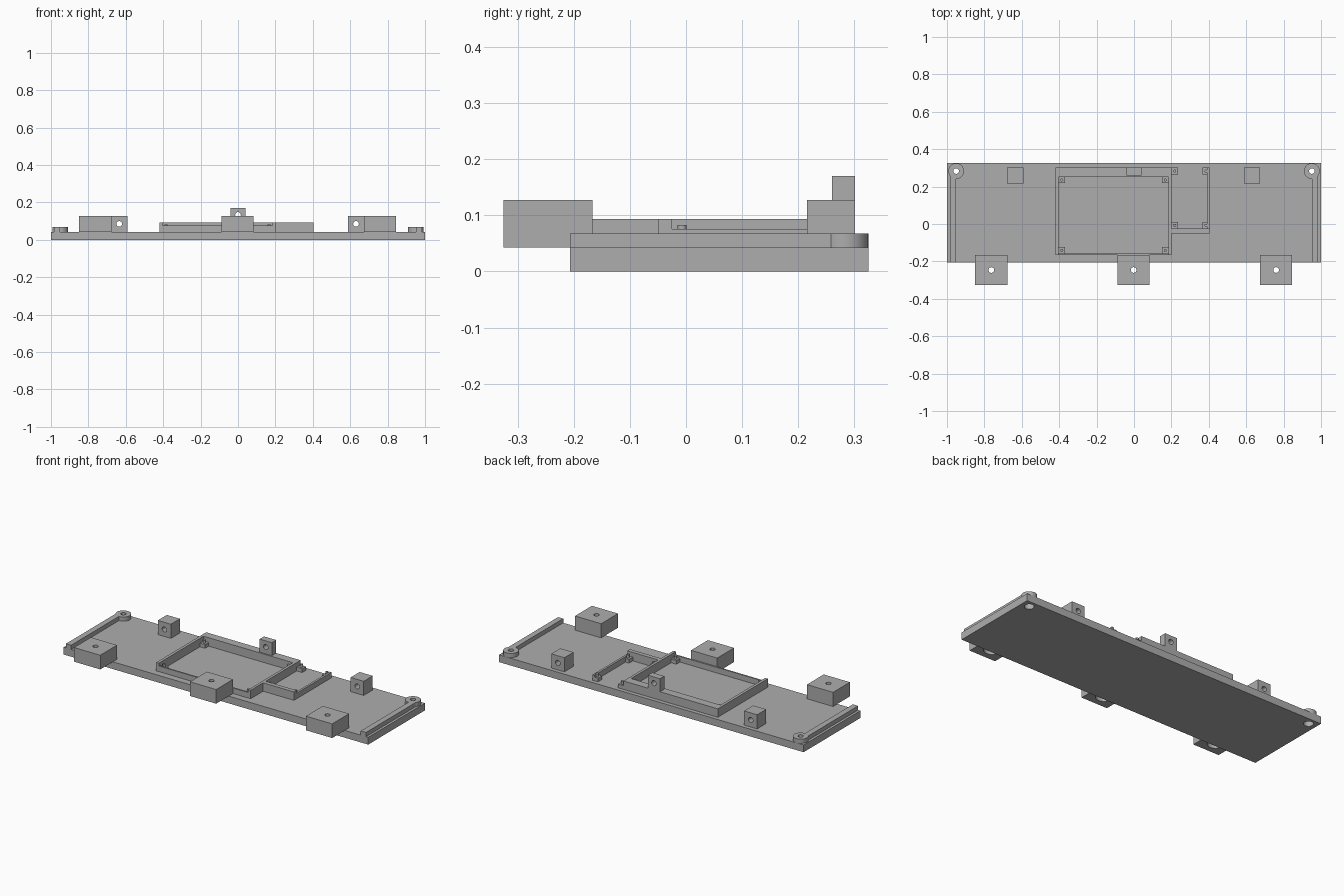
import bpy, math

if "Cube" in bpy.data.objects:
    bpy.data.objects.remove(bpy.data.objects["Cube"])

gray = bpy.data.materials.new("plain gray")
gray.diffuse_color = (0.42, 0.42, 0.42, 1)
gray.use_nodes = True
gray.node_tree.nodes["Principled BSDF"].inputs["Base Color"].default_value = gray.diffuse_color


def box(name, x0, x1, y0, y1, z0, z1):
    bpy.ops.mesh.primitive_cube_add(size=1, location=((x0+x1)/2, (y0+y1)/2, (z0+z1)/2))
    ob = bpy.context.object
    ob.name = name
    ob.scale = (x1-x0, y1-y0, z1-z0)
    bpy.ops.object.transform_apply(location=False, rotation=False, scale=True)
    ob.data.materials.append(gray)
    return ob


def cylinder(name, r, depth, loc, axis="z", sides=32):
    rot = (math.pi/2, 0, 0) if axis == "y" else (0, 0, 0)
    bpy.ops.mesh.primitive_cylinder_add(vertices=sides, radius=r, depth=depth, location=loc, rotation=rot)
    ob = bpy.context.object
    ob.name = name
    ob.data.materials.append(gray)
    return ob


def cut(target, cutter):
    cutter.hide_render = True
    cutter.display_type = "WIRE"
    m = target.modifiers.new("hole", "BOOLEAN")
    m.operation = "DIFFERENCE"
    m.solver = "EXACT"
    m.object = cutter


T = 0.043  # top of the base plate
base = box("base_plate", -1, 1, -0.207, 0.325, 0, T)

# Side rails and screw bosses at the back corners
for s, side in ((-1, "left"), (1, "right")):
    a, b = sorted((s*0.951, s*0.985))
    rail = box(side + "_rail", a, b, -0.207, 0.27, T, 0.068)
    boss = cylinder(side + "_corner_boss", 0.042, 0.068 - T, (s*0.951, 0.283, (T + 0.068)/2))
    bpy.ops.object.shade_smooth_by_angle()
    hole = cylinder(side + "_corner_hole", 0.015, 0.3, (s*0.951, 0.283, 0.05))
    bore = cylinder(side + "_corner_counterbore", 0.026, 0.06, (s*0.951, 0.283, 0))
    for ob in (base, boss, rail):
        cut(ob, hole)
    cut(base, bore)

# Front mounting blocks overhanging the plate, with a screw hole and nut recess
for x, side in ((-0.763, "left"), (-0.002, "middle"), (0.76, "right")):
    block = box(side + "_front_block", x-0.086, x+0.086, -0.325, -0.167, T, 0.127)
    cut(block, cylinder(side + "_block_hole", 0.015, 0.4, (x, -0.246, 0.08)))
    cut(block, cylinder(side + "_nut_recess", 0.045, 0.08, (x, -0.246, T)))

# Back posts with holes running front to back
for x, y0, z1, w, zh, side in ((-0.635, 0.216, 0.127, 0.043, 0.085, "left"),
                              (0.631, 0.216, 0.127, 0.043, 0.085, "right"),
                              (0, 0.26, 0.17, 0.04, 0.133, "middle")):
    post = box(side + "_back_post", x-w, x+w, y0, 0.301, T, z1)
    cut(post, cylinder(side + "_post_hole", 0.015, 0.3, (x, 0.26, zh), "y"))

# Large tray walls
H, L = 0.093, 0.076
box("large_tray_left_wall", -0.42, -0.403, -0.167, 0.301, T, H)
box("large_tray_right_wall", 0.184, 0.2, -0.167, 0.301, T, H)
box("large_tray_back_wall", -0.403, 0.184, 0.252, 0.301, T, H)
box("large_tray_front_wall", -0.403, 0.184, -0.167, -0.158, T, L)
box("large_tray_front_tab", -0.088, 0.084, -0.18, -0.167, T, L)

# Small tray walls, open at the back
box("small_tray_front_wall", 0.2, 0.403, -0.05, -0.025, T, H)
box("small_tray_right_wall", 0.39, 0.403, -0.025, 0.301, T, L)


# Corner supports with locating pins inside both trays
def supports(name, x0, x1, y0, y1, size):
    for sx, x in ((1, x0), (-1, x1)):
        for sy, y in ((1, y0), (-1, y1)):
            a, b = sorted((x, x + sx*size))
            c, d = sorted((y, y + sy*size))
            box(name + "_support", a, b, c, d, T, 0.065)
            cylinder(name + "_pin", 0.008, 0.035, ((a+b)/2, (c+d)/2, 0.065), sides=16)
            bpy.ops.object.shade_smooth_by_angle()


supports("large_tray", -0.403, 0.184, -0.158, 0.252, 0.034)
supports("small_tray", 0.2, 0.403, -0.025, 0.301, 0.036)
